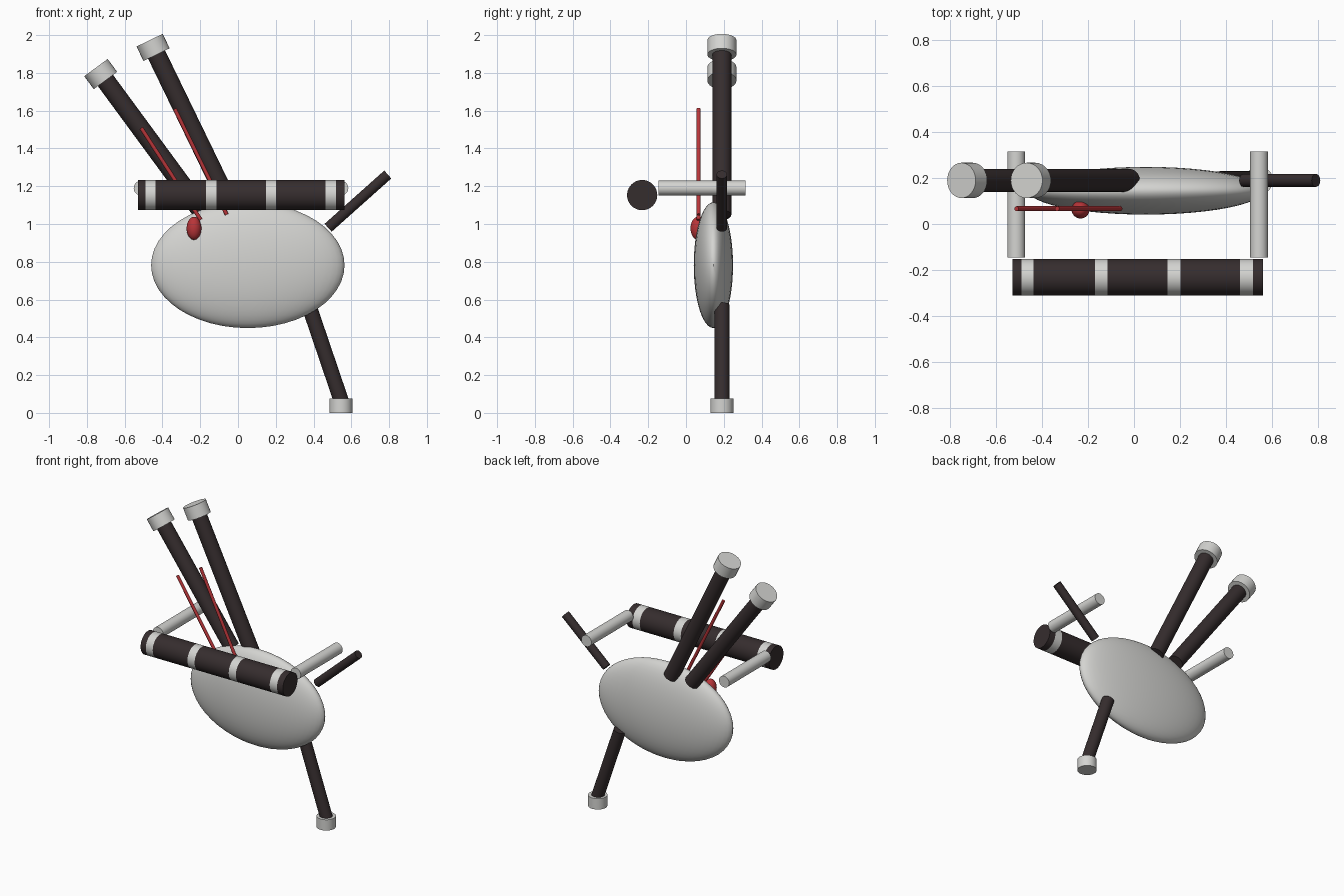
import bpy, math
from mathutils import Vector

if "Cube" in bpy.data.objects:
    bpy.data.objects.remove(bpy.data.objects["Cube"])


def material(name, rgb):
    m = bpy.data.materials.new(name)
    m.diffuse_color = (*rgb, 1)
    m.use_nodes = True
    m.node_tree.nodes["Principled BSDF"].inputs["Base Color"].default_value = m.diffuse_color
    return m


DARK = material("dark wood", (0.036, 0.026, 0.027))
LIGHT = material("pale ivory", (0.66, 0.66, 0.64))
RED = material("red cord", (0.48, 0.035, 0.04))


def finish(name, *mats):
    ob = bpy.context.object
    ob.name = name
    for m in mats:
        ob.data.materials.append(m)
    bpy.ops.object.shade_smooth_by_angle(angle=math.radians(35))
    return ob


def rod(name, a, b, r, *mats, sides=32):
    """Closed cylinder from point a to point b."""
    a, b = Vector(a), Vector(b)
    bpy.ops.mesh.primitive_cylinder_add(
        vertices=sides, radius=r, depth=(b - a).length, location=(a + b) / 2,
        rotation=(b - a).to_track_quat('Z', 'Y').to_euler())
    return finish(name, *mats)


def ellipsoid(name, centre, radii, mat, segs=48, rings=24):
    bpy.ops.mesh.primitive_uv_sphere_add(segments=segs, ring_count=rings, radius=1, location=centre)
    bpy.context.object.scale = radii
    bpy.ops.object.transform_apply(location=False, rotation=False, scale=True)
    return finish(name, mat)


# Air bag
ellipsoid("bag", (0.052, 0.145, 0.782), (0.512, 0.104, 0.333), LIGHT)

# Two leaning drones with wide caps
Y = 0.19
for i, (foot, top) in enumerate([((-0.18, 1.05), (-0.752, 1.828)),
                                 ((-0.02, 1.05), (-0.468, 1.973))], 1):
    a, b = Vector((foot[0], Y, foot[1])), Vector((top[0], Y, top[1]))
    d = (b - a).normalized()
    rod(f"drone_{i}", a, b - d * 0.03, 0.05, DARK)
    rod(f"drone_cap_{i}", b - d * 0.085, b, 0.077, LIGHT)

# Chanter with foot cap, and blowpipe
rod("chanter", (0.374, Y, 0.572), (0.553, Y, 0.045), 0.04, DARK)
rod("chanter_cap", (0.545, Y, 0), (0.545, Y, 0.075), 0.061, LIGHT)
rod("blowpipe", (0.477, Y, 0.98), (0.793, Y, 1.262), 0.028, DARK)

# Side bars running front to back
for side, x in (("left", -0.513), ("right", 0.545)):
    rod(f"{side}_bar", (x, -0.145, 1.19), (x, 0.315, 1.19), 0.039, LIGHT)

# Front roller: consecutive dark and pale sections, lofted as one mesh
stops = [-0.53, -0.49, -0.437, -0.17, -0.115, 0.147, 0.202, 0.462, 0.518, 0.563]
N, R = 40, 0.08
verts = [(x, -0.232 + R * math.cos(t), 1.153 + R * math.sin(t))
         for x in stops for t in (2 * math.pi * k / N for k in range(N))]
faces, ids = [], []
for s in range(len(stops) - 1):
    for k in range(N):
        n = (k + 1) % N
        faces.append((s * N + k, s * N + n, (s + 1) * N + n, (s + 1) * N + k))
        ids.append(s % 2)
last = (len(stops) - 1) * N
faces += [tuple(reversed(range(N))), tuple(range(last, last + N))]
ids += [0, 0]
mesh = bpy.data.meshes.new("banded_roller")
mesh.from_pydata(verts, [], faces)
roller = bpy.data.objects.new("banded_roller", mesh)
bpy.context.collection.objects.link(roller)
bpy.ops.object.select_all(action='DESELECT')
roller.select_set(True)
bpy.context.view_layer.objects.active = roller
bpy.ops.object.mode_set(mode='EDIT')
bpy.ops.mesh.select_all(action='SELECT')
bpy.ops.mesh.normals_make_consistent(inside=False)
bpy.ops.object.mode_set(mode='OBJECT')
finish("banded_roller", DARK, LIGHT)
for p, m in zip(mesh.polygons, ids):
    p.material_index = m

# Red cords and tassel
rod("cord_1", (-0.512, 0.067, 1.508), (-0.197, 0.067, 1.022), 0.0105, RED, sides=16)
rod("cord_2", (-0.335, 0.067, 1.61), (-0.06, 0.067, 1.05), 0.0105, RED, sides=16)
ellipsoid("tassel", (-0.233, 0.063, 0.977), (0.039, 0.039, 0.061), RED, 32, 16)
